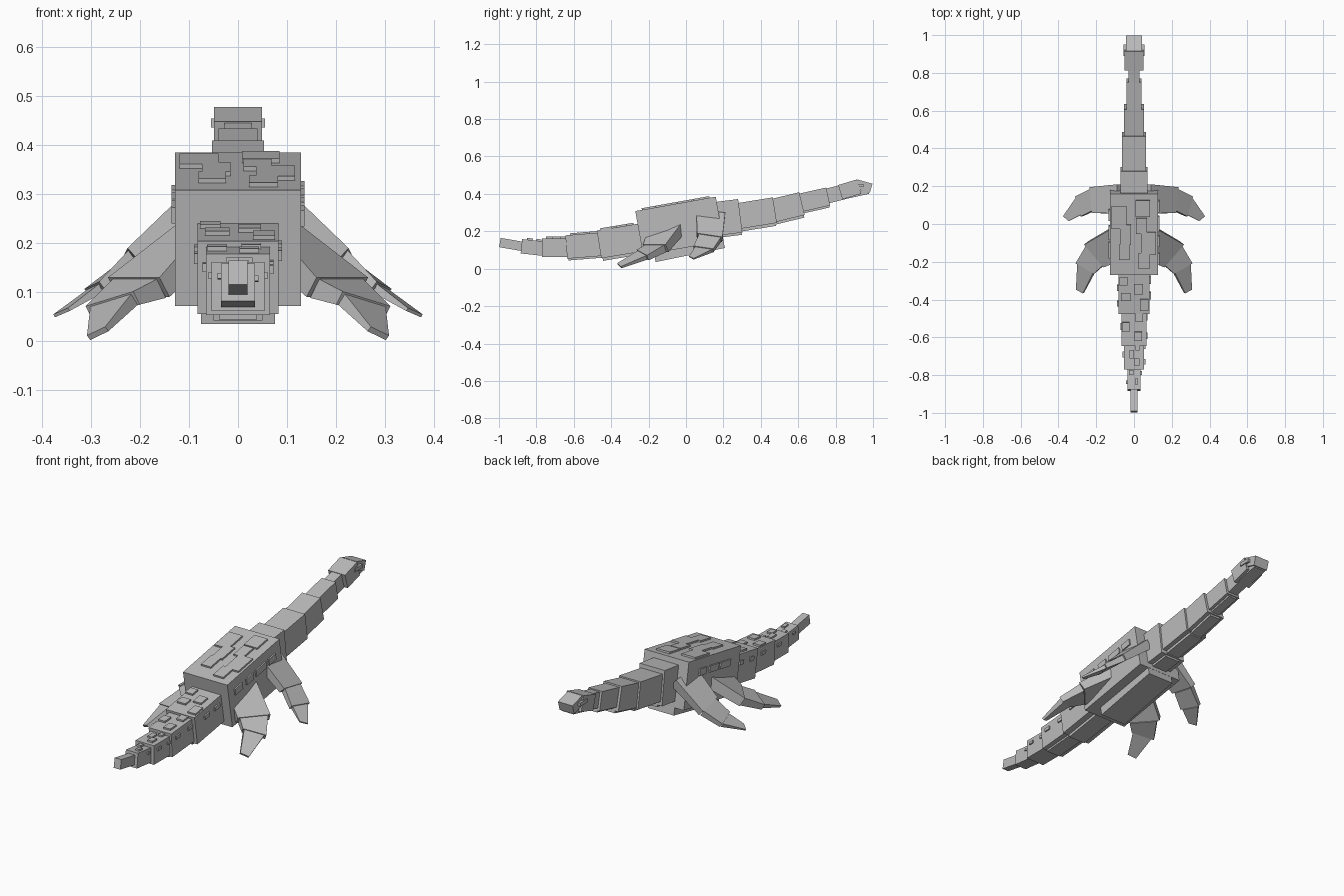
import bpy
import bmesh
import math
import random
from mathutils import Vector, Matrix

random.seed(4)
if "Cube" in bpy.data.objects:
    bpy.data.objects.remove(bpy.data.objects["Cube"], do_unlink=True)

# One grey skin for the whole animal
skin = bpy.data.materials.new("grey_skin")
skin.use_nodes = True
GREY = (0.5, 0.5, 0.5, 1)
skin.diffuse_color = GREY
skin.node_tree.nodes["Principled BSDF"].inputs["Base Color"].default_value = GREY


def finish(name, bm):
    bmesh.ops.recalc_face_normals(bm, faces=bm.faces)
    mesh = bpy.data.meshes.new(name)
    bm.to_mesh(mesh)
    bm.free()
    mesh.materials.append(skin)
    obj = bpy.data.objects.new(name, mesh)
    bpy.context.collection.objects.link(obj)
    return obj


def add_box(bm, frame, center, size):
    """Add a box placed inside a tilted frame."""
    place = frame @ Matrix.Translation(center) @ Matrix.Diagonal((*size, 1))
    bmesh.ops.create_cube(bm, size=1, matrix=place)


def segment_frame(start, end):
    """Frame at the middle of a side-view line, with y along the line."""
    (y0, z0), (y1, z1) = start, end
    tilt = math.atan2(z1 - z0, y1 - y0)
    middle = Matrix.Translation((0, (y0 + y1) / 2, (z0 + z1) / 2))
    return middle @ Matrix.Rotation(tilt, 4, "X"), math.hypot(y1 - y0, z1 - z0)


def segment(name, start, end, height, width, keel=0, keel_width=0.6, bumps=0):
    frame, length = segment_frame(start, end)
    bm = bmesh.new()
    add_box(bm, frame, (0, 0, 0), (width, length, height))
    # Narrower ridge along the underside
    if keel:
        add_box(bm, frame, (0, 0, -height / 2), (width * keel_width, length * 0.94, keel * 2))
    # Raised skin plates on the back and flanks
    for i in range(bumps):
        w = width * random.uniform(0.2, 0.32)
        d = length * random.uniform(0.18, 0.3)
        along = length * ((i + 0.5) / bumps - 0.5) * 0.75
        side = -1 if i % 2 else 1
        across = side * random.uniform(0.1, 0.36) * width
        add_box(bm, frame, (across, along, height / 2), (w, d, 0.018))
        add_box(bm, frame, (side * width / 2, -along, height * 0.22),
                (0.014, d * 0.7, height * 0.14))
    return finish(name, bm)


# Torso with its deep belly keel
segment("torso", (-0.25, 0.19), (0.18, 0.267), 0.24, 0.256, bumps=7)
segment("belly", (-0.17, 0.075), (0.2, 0.15), 0.08, 0.15)

# Tail, from the hips to the tip
segment("tail_base", (-0.465, 0.13), (-0.24, 0.167), 0.15, 0.165, 0.015, bumps=4)
segment("tail_upper", (-0.64, 0.116), (-0.44, 0.132), 0.125, 0.13, 0.01, bumps=3)
segment("tail_middle", (-0.77, 0.112), (-0.61, 0.112), 0.1, 0.107, bumps=3)
segment("tail_lower", (-0.88, 0.12), (-0.75, 0.106), 0.077, 0.07, bumps=2)
segment("tail_tip", (-0.995, 0.14), (-0.85, 0.115), 0.05, 0.038)

# Neck, from the shoulders to the head
segment("neck_base", (0.15, 0.265), (0.29, 0.283), 0.18, 0.145, 0.012)
segment("neck_lower", (0.27, 0.28), (0.475, 0.313), 0.138, 0.125, 0.015)
segment("neck_middle", (0.455, 0.308), (0.62, 0.348), 0.125, 0.106, 0.013)
segment("neck_upper", (0.6, 0.35), (0.76, 0.386), 0.098, 0.08, 0.01)
segment("neck_top", (0.74, 0.385), (0.86, 0.415), 0.08, 0.056)

# Head, snout, jaw and brows
segment("head", (0.825, 0.409), (0.925, 0.439), 0.08, 0.098)
segment("snout", (0.91, 0.453), (0.99, 0.43), 0.05, 0.084)
segment("jaw", (0.85, 0.385), (0.975, 0.413), 0.026, 0.07)
bm = bmesh.new()
for side in (-1, 1):
    frame, length = segment_frame((0.89, 0.445), (0.95, 0.445))
    add_box(bm, frame, (side * 0.048, 0, 0), (0.014, length, 0.018))
finish("brows", bm)


def flipper(name, side, stations):
    """Paddle of overlapping slabs between (lead, trail, thickness) stations."""
    bm = bmesh.new()
    for i, (near, far) in enumerate(zip(stations, stations[1:])):
        lead, trail = Vector(near[0]), Vector(near[1])
        tip_lead, tip_trail = Vector(far[0]), Vector(far[1])
        down = (tip_lead - lead).cross(tip_trail - lead).normalized()
        if down.z > 0:
            down.negate()
        # Each slab starts slightly inside the one before it
        shrink = 0.07 if i else 0
        a, b = lead.lerp(trail, shrink), trail.lerp(lead, shrink)
        top = [a, b, tip_trail, tip_lead]
        depth = [near[2], near[2], far[2], far[2]]
        sink = down * 0.004 * i
        upper = [p + sink for p in top]
        lower = [p + down * t for p, t in zip(top, depth)]
        rings = [[bm.verts.new((p.x * side, p.y, p.z)) for p in ring]
                 for ring in (upper, lower)]
        bm.faces.new(rings[0])
        bm.faces.new(rings[1])
        for j in range(4):
            k = (j + 1) % 4
            bm.faces.new((rings[0][j], rings[0][k], rings[1][k], rings[1][j]))
    return finish(name, bm)


FRONT = [((0.09, 0.21, 0.3), (0.09, 0.055, 0.32), 0.05),
         ((0.235, 0.195, 0.17), (0.225, 0.06, 0.19), 0.036),
         ((0.315, 0.145, 0.11), (0.285, 0.04, 0.125), 0.028),
         ((0.38, 0.04, 0.062), (0.35, 0.015, 0.075), 0.015)]
HIND = [((0.11, -0.02, 0.25), (0.09, -0.2, 0.21), 0.06),
        ((0.265, -0.11, 0.13), (0.16, -0.23, 0.13), 0.048),
        ((0.312, -0.21, 0.075), (0.215, -0.265, 0.105), 0.035),
        ((0.312, -0.35, 0.018), (0.275, -0.37, 0.036), 0.02)]

for side, label in ((1, "left"), (-1, "right")):
    flipper("front_flipper_" + label, side, FRONT)
    flipper("hind_flipper_" + label, side, HIND)
